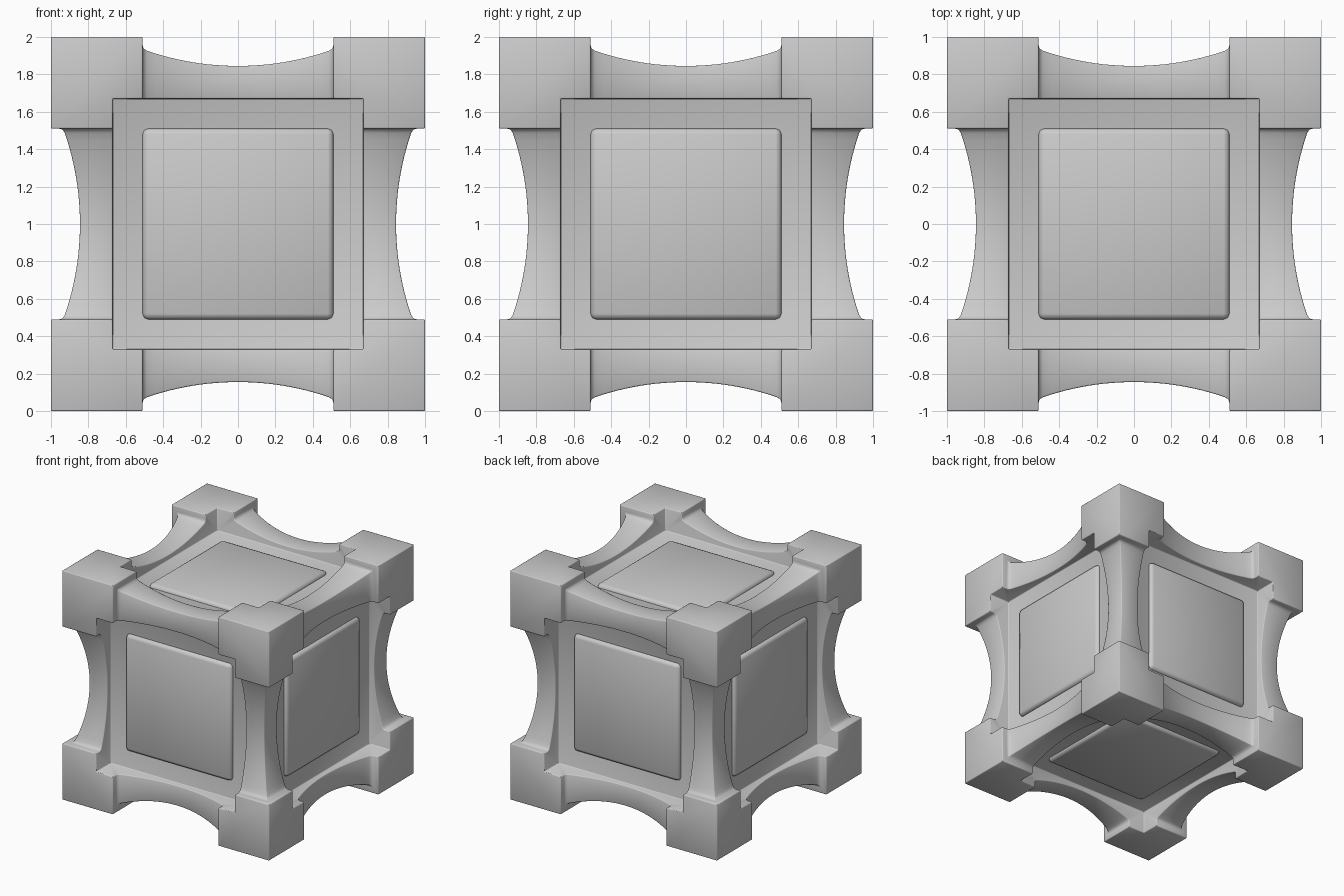
import bpy, bmesh, math
from mathutils import Matrix, Vector

if "Cube" in bpy.data.objects:
    bpy.data.objects.remove(bpy.data.objects["Cube"])

CORNER = 0.51     # inner limit of corner blocks, also panel half width
OPENING = 0.67    # half width of the recessed face
FLOOR = 0.80      # distance of the recessed face from the centre
PANEL_TOP = 0.83  # distance of the raised panel from the centre
ARCH_END = 0.958  # height where the beam meets the corner block
UP = Matrix.Translation((0, 0, 1))

# rotations turning +z into each of the six face directions
FACES = {
    "top": Matrix.Identity(4),
    "bottom": Matrix.Rotation(math.pi, 4, 'X'),
    "front": Matrix.Rotation(math.pi / 2, 4, 'X'),
    "back": Matrix.Rotation(-math.pi / 2, 4, 'X'),
    "right": Matrix.Rotation(math.pi / 2, 4, 'Y'),
    "left": Matrix.Rotation(-math.pi / 2, 4, 'Y'),
}


def arch_profile():
    # concave arc with a small fillet against the corner blocks
    radius, steps = 1.5, 24
    us = [0.485 * (2 * i / steps - 1) for i in range(steps + 1)]
    arc = [(u, 0.845 + radius - math.sqrt(radius ** 2 - u * u)) for u in us]
    end = [(0.498, 0.933), (0.507, 0.943), (CORNER, ARCH_END)]
    return [(-u, z) for u, z in reversed(end)] + arc + end


def add_object(name, bm):
    bmesh.ops.recalc_face_normals(bm, faces=bm.faces)
    mesh = bpy.data.meshes.new(name)
    bm.to_mesh(mesh)
    bm.free()
    obj = bpy.data.objects.new(name, mesh)
    bpy.context.collection.objects.link(obj)
    return obj


def soften(obj, width, segments, smooth):
    mod = obj.modifiers.new("bevel", 'BEVEL')
    mod.width = width
    mod.segments = segments
    mod.limit_method = 'ANGLE'
    mod.angle_limit = math.radians(40)
    mod.use_clamp_overlap = False
    bpy.ops.object.select_all(action='DESELECT')
    obj.select_set(True)
    bpy.context.view_layer.objects.active = obj
    bpy.ops.object.modifier_apply(modifier=mod.name)
    bpy.ops.object.shade_smooth_by_angle(angle=math.radians(smooth))


def build_frame():
    bm = bmesh.new()
    arch = arch_profile()
    a, b, e = CORNER, OPENING, ARCH_END

    def face(matrix, points):
        bm.faces.new([bm.verts.new(matrix @ Vector(p)) for p in points])

    for rot in FACES.values():
        # recessed floor
        face(UP @ rot, [(-b, -b, FLOOR), (b, -b, FLOOR), (b, b, FLOOR), (-b, b, FLOOR)])
        for turn in range(4):
            m = UP @ rot @ Matrix.Rotation(turn * math.pi / 2, 4, 'Z')
            # recess wall following the arch
            rim = [(-b, 1), (-a, 1)] + arch + [(a, 1), (b, 1)]
            face(m, [(b, b, FLOOR), (-b, b, FLOOR)] + [(u, b, z) for u, z in rim])
            # concave beam surface, mitred with the neighbouring face
            for (u0, z0), (u1, z1) in zip(arch, arch[1:]):
                face(m, [(u0, b, z0), (u1, b, z1), (u1, z1, z1), (u0, z0, z0)])
            # L-shaped outer face of the corner block
            face(m, [(a, b, 1), (b, b, 1), (b, a, 1), (1, a, 1), (1, 1, 1), (a, 1, 1)])
            # step between beam end and corner block
            face(m, [(a, b, e), (a, b, 1), (a, 1, 1), (a, 1, b), (a, e, b), (a, e, e)])
    bmesh.ops.remove_doubles(bm, verts=bm.verts, dist=0.0005)
    return add_object("frame", bm)


def build_panel(name, rot):
    bm = bmesh.new()
    bmesh.ops.create_cube(bm, size=1)
    depth = PANEL_TOP - 0.74
    bmesh.ops.scale(bm, vec=(2 * CORNER, 2 * CORNER, depth), verts=bm.verts)
    bmesh.ops.translate(bm, vec=(0, 0, PANEL_TOP - depth / 2), verts=bm.verts)
    bm.transform(UP @ rot)
    return add_object(name, bm)


# frame: arched beams, notched corner blocks and recessed faces
soften(build_frame(), 0.007, 2, 46)

# raised chamfered panel on every face
for side, rotation in FACES.items():
    soften(build_panel(side + "_panel", rotation), 0.03, 2, 50)
